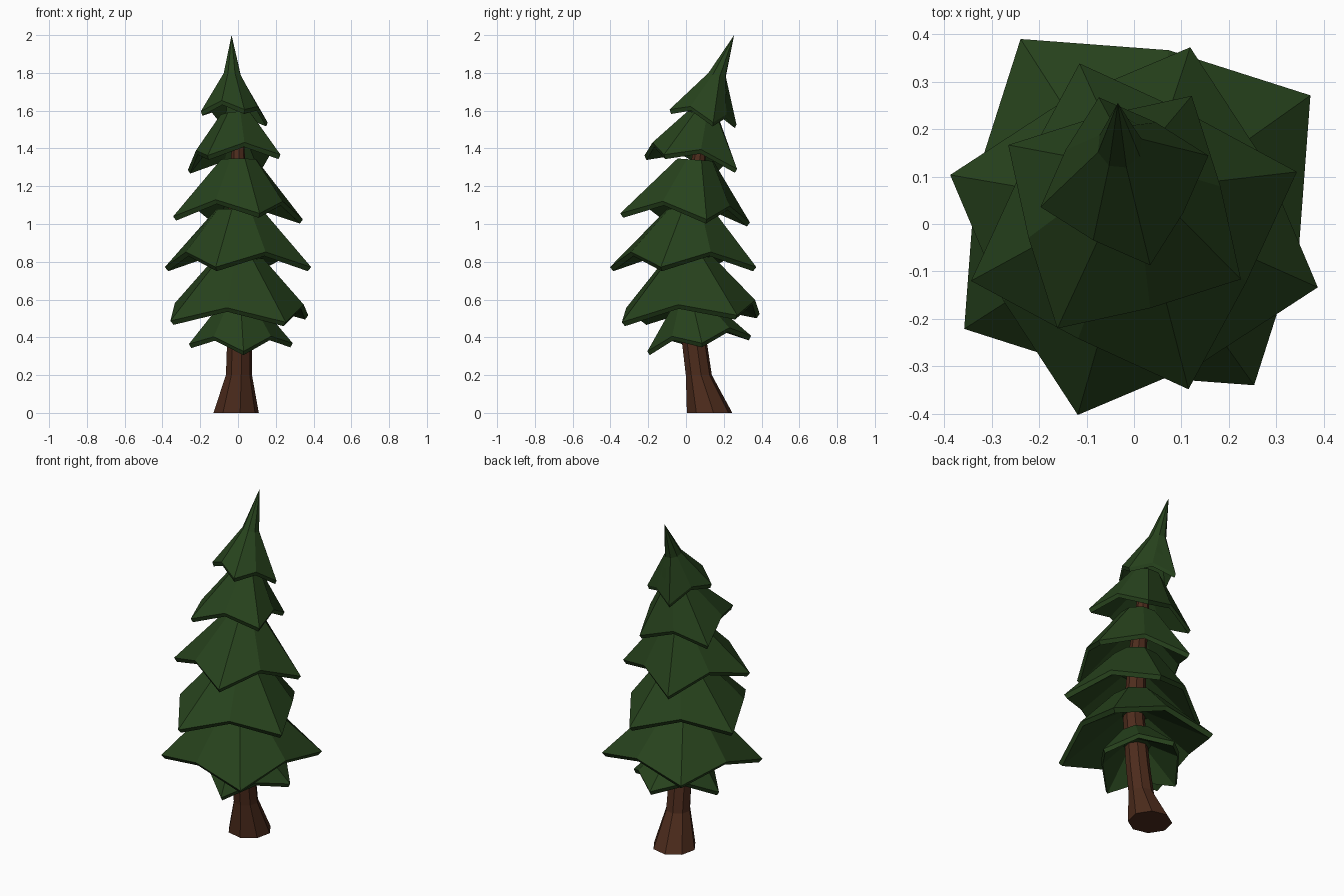
import bpy, bmesh
from math import sin, cos, radians
from mathutils import Vector

if "Cube" in bpy.data.objects:
    bpy.data.objects.remove(bpy.data.objects["Cube"])

SIDES = 8


def material(name, color):
    mat = bpy.data.materials.new(name)
    mat.diffuse_color = color
    mat.use_nodes = True
    mat.node_tree.nodes["Principled BSDF"].inputs["Base Color"].default_value = mat.diffuse_color
    return mat


def ring(bm, center, radius, phase=0.0, pinch=1.0, lift=0.0, tilt=(0, 0)):
    """Eight-point ring; every second point is pulled in by pinch and raised by lift."""
    verts = []
    for i in range(SIDES):
        a = radians(phase + i * 360 / SIDES)
        r = radius * (pinch if i % 2 else 1.0)
        dx, dy = r * cos(a), r * sin(a)
        dz = dx * tilt[0] + dy * tilt[1] + (lift if i % 2 else 0.0)
        verts.append(bm.verts.new(Vector(center) + Vector((dx, dy, dz))))
    return verts


def bridge(bm, a, b):
    for i in range(SIDES):
        j = (i + 1) % SIDES
        bm.faces.new((a[i], a[j], b[j], b[i]))


def loft(bm, rings):
    for a, b in zip(rings, rings[1:]):
        bridge(bm, a, b)


def finish(bm, name, mat):
    bmesh.ops.recalc_face_normals(bm, faces=bm.faces[:])
    mesh = bpy.data.meshes.new(name)
    bm.to_mesh(mesh)
    bm.free()
    mesh.materials.append(mat)
    obj = bpy.data.objects.new(name, mesh)
    bpy.context.collection.objects.link(obj)
    return obj


bark = material("bark", (0.075, 0.025, 0.012, 1))
needles = material("needles", (0.02, 0.055, 0.012, 1))

# Trunk: flared foot and a gentle S-bend up through the tiers
bm = bmesh.new()
path = [((-0.01, 0.125, 0.0), 0.122), ((0.005, 0.068, 0.2), 0.07),
        ((0.008, 0.045, 0.37), 0.067), ((0.0, 0.0, 0.7), 0.06),
        ((0.0, 0.03, 1.1), 0.05), ((0.0, 0.09, 1.5), 0.03)]
trunk = [ring(bm, c, r, 10) for c, r in path]
loft(bm, trunk)
bm.faces.new(trunk[0])
bm.faces.new(trunk[-1])
finish(bm, "trunk", bark)

# Branch tiers: rim center, tip radius, phase, pinch, lift, tilt, upper rings (center, radius)
tiers = [
    ((0.015, 0.07, 0.345), 0.275, 3, 0.78, 0.06, (0.0, 0.15),
     [((0.01, 0.03, 0.58), 0.10)]),
    ((0.007, 0.025, 0.48), 0.44, 34, 0.79, 0.075, (0.0, 0.06),
     [((0.005, 0.015, 0.82), 0.13)]),
    ((0.0, -0.015, 0.75), 0.405, 73, 0.77, 0.08, (0.0, 0.0),
     [((0.005, 0.02, 1.08), 0.125)]),
    ((0.0, -0.005, 1.01), 0.362, 18.5, 0.73, 0.08, (0.0, -0.07),
     [((0.005, 0.05, 1.34), 0.10)]),
    ((-0.02, 0.025, 1.305), 0.283, 60, 0.74, 0.065, (0.06, -0.18),
     [((-0.01, 0.09, 1.58), 0.085)]),
    ((-0.02, 0.09, 1.545), 0.185, 17, 0.76, 0.05, (-0.09, -0.25),
     [((-0.03, 0.165, 1.79), 0.048), ((-0.034, 0.255, 2.0), 0.0)]),
]
for n, (c, r, ph, pinch, lift, tilt, upper) in enumerate(tiers, 1):
    bm = bmesh.new()
    c = Vector(c)
    top = Vector(upper[0][0])
    # underside hollow, lower rim, upper rim, then the sloping outer skin
    inner = ring(bm, c.lerp(top, 0.7), 0.075, ph)
    low = ring(bm, c, r * 0.955, ph, pinch, lift, tilt)
    rim = ring(bm, c + Vector((0, 0, 0.022)), r, ph, pinch, lift, tilt)
    skin = [ring(bm, uc, ur, ph, tilt=tilt) for uc, ur in upper]
    loft(bm, [inner, low, rim] + skin)
    bm.faces.new(inner)
    if upper[-1][1] > 0:
        bm.faces.new(skin[-1])
    bmesh.ops.remove_doubles(bm, verts=bm.verts[:], dist=0.0005)
    finish(bm, f"branch_tier_{n}", needles)
